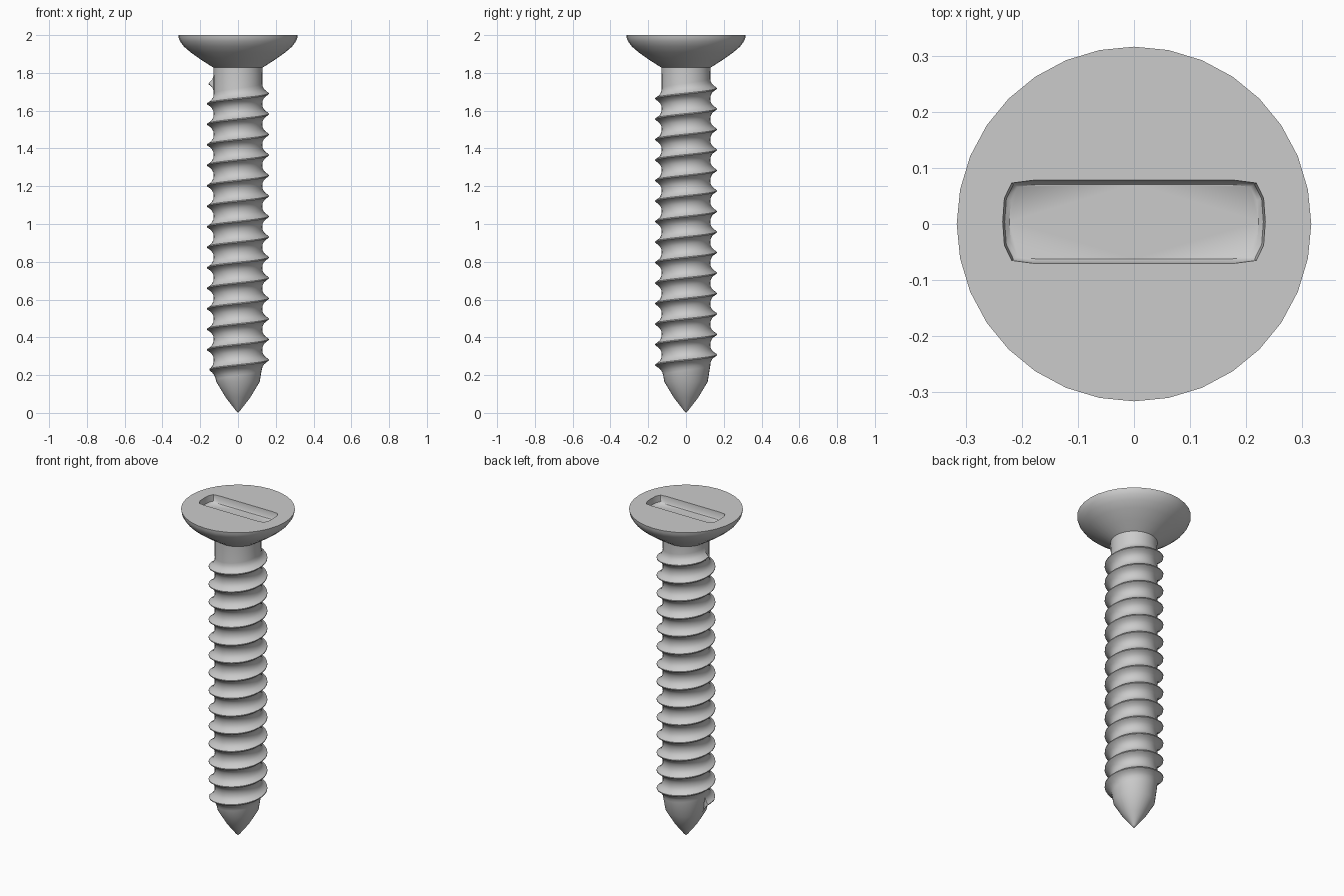
import bpy, bmesh
from math import sin, cos, pi, radians

if "Cube" in bpy.data.objects:
    bpy.data.objects.remove(bpy.data.objects["Cube"])

N = 32            # sides around the axis
PITCH = 0.1085
TURNS = 14
Z0 = 0.226        # crest height where the thread starts (at -x)


def pt(r, z, i):
    a = pi + 2 * pi * i / N
    return (r * cos(a), r * sin(a), z)


def ring(bm, r, z):
    return [bm.verts.new(pt(r, z, i)) for i in range(N)]


def bridge(bm, a, b):
    n = len(a)
    for i in range(n):
        j = (i + 1) % n
        bm.faces.new((a[i], a[j], b[j], b[i]))


def finish(bm, name):
    bmesh.ops.remove_doubles(bm, verts=bm.verts, dist=1e-5)
    bmesh.ops.recalc_face_normals(bm, faces=bm.faces)
    me = bpy.data.meshes.new(name)
    bm.to_mesh(me)
    bm.free()
    ob = bpy.data.objects.new(name, me)
    bpy.context.collection.objects.link(ob)
    bpy.ops.object.select_all(action='DESELECT')
    ob.select_set(True)
    bpy.context.view_layer.objects.active = ob
    bpy.ops.object.shade_smooth_by_angle(angle=radians(40))
    return ob


# Threaded shank: one thread profile swept along a helix
PROFILE = [(0.129, -0.5), (0.131, -0.34), (0.139, -0.2), (0.152, -0.09), (0.163, -0.025),
           (0.163, 0.025), (0.152, 0.09), (0.139, 0.2), (0.131, 0.34), (0.129, 0.5)]
bm = bmesh.new()
steps = TURNS * N
cols = []
for i in range(steps + 1):
    fade = min(1, 0.7 + 0.15 * min(i, steps - i))
    col = []
    for r, h in PROFILE:
        z = Z0 + (i / N + h) * PITCH
        r = 0.129 + (r - 0.129) * fade
        r -= max(0, 0.25 - z) * 0.16      # slight taper towards the point
        col.append(bm.verts.new(pt(r, z, i)))
    cols.append(col)
for a, b in zip(cols, cols[1:]):
    for k in range(len(PROFILE) - 1):
        bm.faces.new((a[k], b[k], b[k + 1], a[k + 1]))
bm.faces.new(cols[0])
bm.faces.new(cols[-1])

# Plain neck above the thread, and the base of the thread below
low, top = ring(bm, 0.115, 0.165), ring(bm, 0.13, 1.828)
for i in range(N):
    j = (i + 1) % N
    bm.faces.new((low[i], low[j], cols[i + 1][0], cols[i][0]))
    s = steps - N + i
    bm.faces.new((cols[s][-1], cols[s + 1][-1], top[j], top[i]))

# Point
mid = ring(bm, 0.064, 0.08)
near = ring(bm, 0.012, 0.013)
bridge(bm, mid, low)
bridge(bm, near, mid)
tip = bm.verts.new((0, 0, 0))
for i in range(N):
    bm.faces.new((tip, near[(i + 1) % N], near[i]))
finish(bm, "threaded_shank")

# Countersunk head
bm = bmesh.new()
rings = [ring(bm, r, z) for r, z in
         [(0.13, 1.828), (0.19, 1.866), (0.25, 1.908), (0.287, 1.94),
          (0.306, 1.966), (0.314, 1.985), (0.316, 2.0)]]
for a, b in zip(rings, rings[1:]):
    bridge(bm, a, b)

# Driver slot with rounded ends, let into the flat top
half = [(0.0, -0.074), (0.18, -0.074), (0.218, -0.069), (0.231, -0.042), (0.234, 0.0),
        (0.231, 0.042), (0.218, 0.069), (0.18, 0.074)]
outline = half + [(-x, -y) for x, y in half]
outline = list(dict.fromkeys(outline))
rim = [bm.verts.new((x, y + 0.004, 2.0)) for x, y in outline]
wall = [bm.verts.new((x * 0.985, y * 0.97 + 0.004, 1.962)) for x, y in outline]
floor = [bm.verts.new((x * 0.95, y * 0.9 + 0.004, 1.955)) for x, y in outline]
bridge(bm, wall, rim)
bridge(bm, floor, wall)
bm.faces.new(floor)
edges = []
for loop in (rings[-1], rim):
    edges += [bm.edges.get((loop[i], loop[i - 1])) for i in range(len(loop))]
bmesh.ops.triangle_fill(bm, use_beauty=True, edges=edges)
finish(bm, "countersunk_head")
